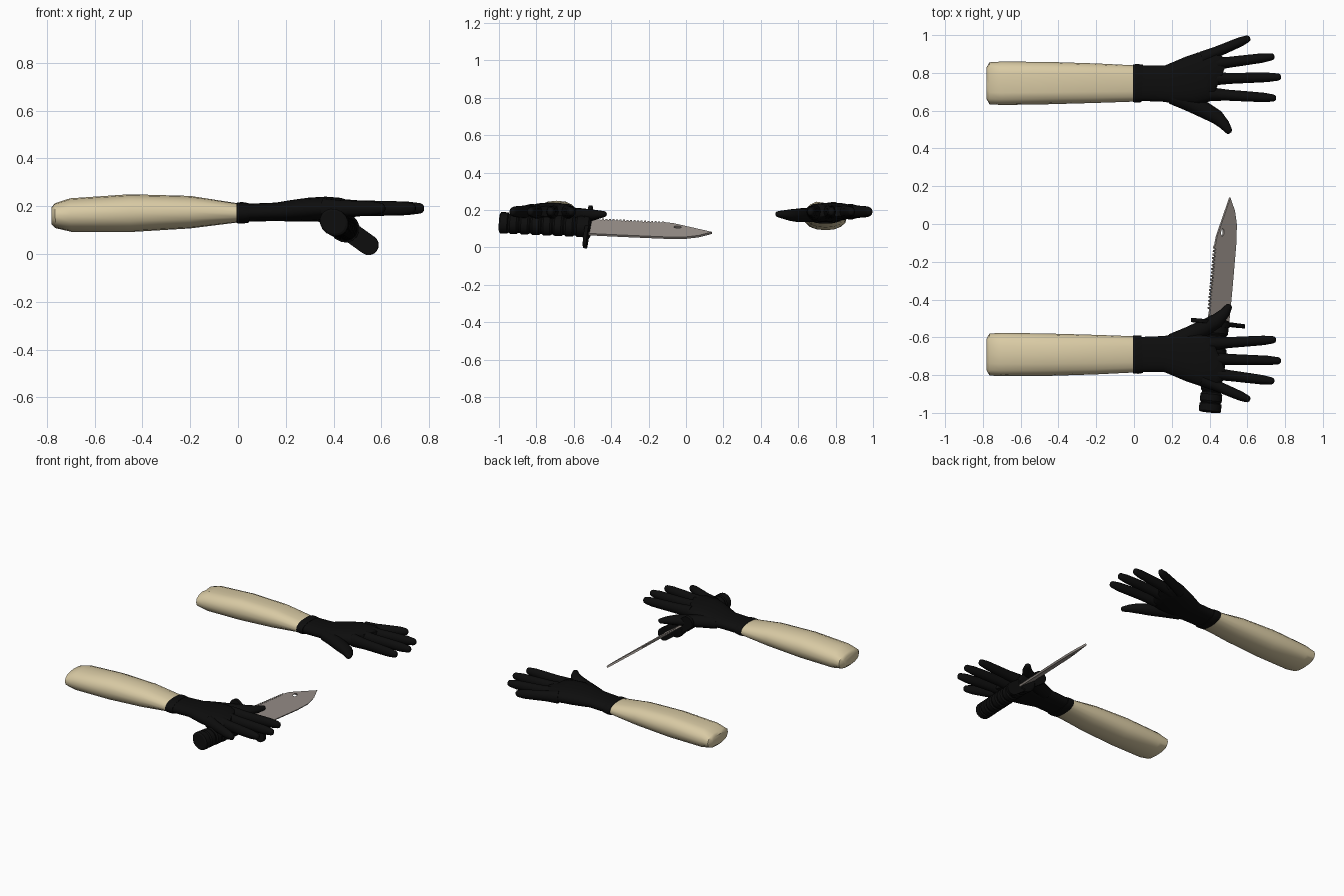
import bpy, bmesh, math
from mathutils import Matrix, Vector

if "Cube" in bpy.data.objects:
    bpy.data.objects.remove(bpy.data.objects["Cube"], do_unlink=True)


def material(name, color):
    m = bpy.data.materials.new(name)
    m.use_nodes = True
    m.diffuse_color = (*color, 1)
    m.node_tree.nodes["Principled BSDF"].inputs["Base Color"].default_value = (*color, 1)
    return m


TAN = material("tan_cloth", (0.69, 0.59, 0.37))
BLACK = material("black_glove", (0.004, 0.004, 0.004))
STEEL = material("grey_steel", (0.31, 0.275, 0.25))


def smooth(obj, degrees):
    bpy.ops.object.select_all(action="DESELECT")
    obj.select_set(True)
    bpy.context.view_layer.objects.active = obj
    bpy.ops.object.shade_smooth_by_angle(angle=math.radians(degrees))


def loft(name, rings, mat, sides=12, power=2.0, place=None, groove=0, angle=40):
    """Skin rings of (centre, half width, half height) strung along a path."""
    bm = bmesh.new()
    loops = []
    centres = [Vector(r[0]) for r in rings]
    for i, (c, hw, hh) in enumerate(rings):
        tangent = centres[min(i + 1, len(rings) - 1)] - centres[max(i - 1, 0)]
        side = Vector((0, 0, 1)).cross(tangent).normalized()
        up = tangent.cross(side).normalized()
        loop = []
        for k in range(sides):
            t = math.tau * k / sides
            u = math.copysign(abs(math.cos(t)) ** (2 / power), math.cos(t))
            v = math.copysign(abs(math.sin(t)) ** (2 / power), math.sin(t))
            if k == sides // 4 and i < len(rings) - 1:
                v -= groove
            loop.append(bm.verts.new(centres[i] + side * u * hw + up * v * hh))
        loops.append(loop)
    for a, b in zip(loops, loops[1:]):
        for k in range(sides):
            j = (k + 1) % sides
            bm.faces.new((a[k], a[j], b[j], b[k]))
    bm.faces.new(loops[0])
    bm.faces.new(loops[-1])
    bmesh.ops.recalc_face_normals(bm, faces=bm.faces)
    mesh = bpy.data.meshes.new(name)
    bm.to_mesh(mesh)
    bm.free()
    obj = bpy.data.objects.new(name, mesh)
    bpy.context.collection.objects.link(obj)
    mesh.materials.append(mat)
    if place:
        obj.matrix_world = place
    smooth(obj, angle)
    return obj


def finger(name, points, radii, flat):
    """Tapered digit with a rounded tip."""
    pts = [Vector(p) for p in points]
    rings = [(p, r, r * flat) for p, r in zip(pts, radii)]
    ahead = (pts[-1] - pts[-2]).normalized()
    r = radii[-1]
    for step, size in ((0.5, 0.8), (0.8, 0.4)):
        rings.append((pts[-1] + ahead * r * step, r * size, r * size * flat))
    loft(name, rings, BLACK, 10, angle=60)


def arm(prefix, flip, groove):
    def y(v):
        return 0.054 - v if flip else v

    def limb(part, rows, mat, **options):
        # rows: x, low y, high y, low z, high z
        rings = [((x, y((a + b) / 2), (c + d) / 2), (b - a) / 2, (d - c) / 2)
                 for x, a, b, c, d in rows]
        loft(prefix + part, rings, mat, **options)

    limb("sleeve", [
        (-0.78, 0.66, 0.83, 0.125, 0.195), (-0.765, 0.634, 0.856, 0.108, 0.212),
        (-0.70, 0.63, 0.86, 0.093, 0.233), (-0.45, 0.634, 0.858, 0.092, 0.25),
        (-0.20, 0.641, 0.85, 0.107, 0.243), (0.0, 0.648, 0.84, 0.132, 0.212)],
        TAN, sides=16, power=2.3, groove=groove)
    limb("cuff", [
        (-0.006, 0.645, 0.845, 0.129, 0.216), (0.02, 0.643, 0.847, 0.127, 0.217),
        (0.044, 0.645, 0.843, 0.131, 0.213)], BLACK, sides=16, power=2.3)
    limb("palm", [
        (0.03, 0.652, 0.838, 0.135, 0.21), (0.16, 0.647, 0.838, 0.138, 0.215),
        (0.22, 0.632, 0.858, 0.136, 0.225), (0.30, 0.63, 0.888, 0.138, 0.236),
        (0.37, 0.645, 0.912, 0.144, 0.24), (0.43, 0.66, 0.915, 0.152, 0.235),
        (0.46, 0.68, 0.87, 0.165, 0.222)], BLACK, sides=20, power=2.4)

    # Four fingers as (name, root, tip), slightly bowed and tapering
    for part, root, tip in (("little_finger", (0.36, 0.878), (0.60, 0.98)),
                            ("ring_finger", (0.40, 0.843), (0.728, 0.885)),
                            ("middle_finger", (0.40, 0.768), (0.763, 0.778)),
                            ("index_finger", (0.40, 0.688), (0.737, 0.667))):
        pts = [(root[0] + (tip[0] - root[0]) * t, y(root[1] + (tip[1] - root[1]) * t), 0.191)
               for t in (0, 0.3, 0.6, 0.85, 1)]
        finger(prefix + part, pts, (0.036, 0.029, 0.027, 0.025, 0.019), 1.2)
    finger(prefix + "thumb",
           [(0.20, y(0.68), 0.175), (0.29, y(0.645), 0.174), (0.37, y(0.605), 0.172),
            (0.44, y(0.565), 0.173), (0.48, y(0.525), 0.176), (0.50, y(0.495), 0.178)],
           (0.045, 0.047, 0.044, 0.038, 0.028, 0.02), 0.85)


arm("rear_", False, 0.16)
arm("front_", True, 0)

# Knife frame: x runs to the tip, y to the cutting edge, z across the blade
axis = Vector((0.093, 0.995, -0.048)).normalized()
edge = Vector((0.81, -0.104, -0.58))
edge = (edge - axis * edge.dot(axis)).normalized()
across = axis.cross(edge)
knife = Matrix((axis, edge, across)).transposed().to_4x4()
knife.translation = (0.445, -0.525, 0.11)

# Ribbed handle with a pommel
rings = [((-0.474, 0, 0), 0.052, 0.046), ((-0.468, 0, 0), 0.062, 0.055),
         ((-0.43, 0, 0), 0.062, 0.055)]
for i in range(7):
    start = -0.425 + i * 0.06
    for offset, r in ((0, 0.053), (0.01, 0.061), (0.045, 0.061), (0.055, 0.053)):
        rings.append(((start + offset, 0, 0), r, r * 0.9))
loft("knife_handle", rings, BLACK, 16, place=knife, angle=30)


def plate(name, outlines, thickness, mat, place):
    """Flat plate; outlines after the first become holes."""
    curve = bpy.data.curves.new(name, "CURVE")
    curve.dimensions = "2D"
    curve.fill_mode = "BOTH"
    curve.extrude = thickness / 2
    for outline in outlines:
        spline = curve.splines.new("POLY")
        spline.points.add(len(outline) - 1)
        for p, (u, v) in zip(spline.points, outline):
            p.co = (u, v, 0, 1)
        spline.use_cyclic_u = True
    temp = bpy.data.objects.new(name + "_outline", curve)
    bpy.context.collection.objects.link(temp)
    bpy.context.view_layer.update()
    graph = bpy.context.evaluated_depsgraph_get()
    mesh = bpy.data.meshes.new_from_object(temp.evaluated_get(graph))
    bpy.data.objects.remove(temp, do_unlink=True)
    mesh.materials.clear()
    mesh.materials.append(mat)
    obj = bpy.data.objects.new(name, mesh)
    bpy.context.collection.objects.link(obj)
    obj.matrix_world = place
    smooth(obj, 30)


def arc(cx, cy, rx, ry, start, end, steps):
    return [(cx + rx * math.cos(math.radians(start + (end - start) * i / steps)),
             cy + ry * math.sin(math.radians(start + (end - start) * i / steps)))
            for i in range(steps + 1)]


# Blade with a saw-toothed spine, clipped point and oval hole
profile = [(0, 0.068), (0.2, 0.068), (0.42, 0.066), (0.53, 0.058), (0.60, 0.038),
           (0.668, 0.0), (0.455, -0.063), (0.41, -0.068)]
teeth = 18
for i in range(teeth):
    u = 0.40 - i * 0.34 / teeth
    profile += [(u, -0.073), (u - 0.009, -0.073), (u - 0.011, -0.062), (u - 0.017, -0.062)]
profile.append((0, -0.068))
plate("knife_blade", [profile, arc(0.48, -0.03, 0.02, 0.01, 0, 337.5, 15)],
      0.013, STEEL, knife)

# Cross guard: a rounded bar standing square to the blade
guard_place = knife @ Matrix(((0, 0, 1, 0), (1, 0, 0, 0), (0, 1, 0, 0), (0, 0, 0, 1)))
stadium = arc(0.125, 0, 0.042, 0.042, -90, 90, 10) + arc(-0.125, 0, 0.042, 0.042, 90, 270, 10)
plate("knife_guard", [stadium], 0.02, BLACK, guard_place)
loft("knife_collar", [((-0.02, 0, 0), 0.066, 0.06), ((0.008, 0, 0), 0.066, 0.06),
                      ((0.016, 0, 0), 0.058, 0.05)], BLACK, 16, place=knife)
